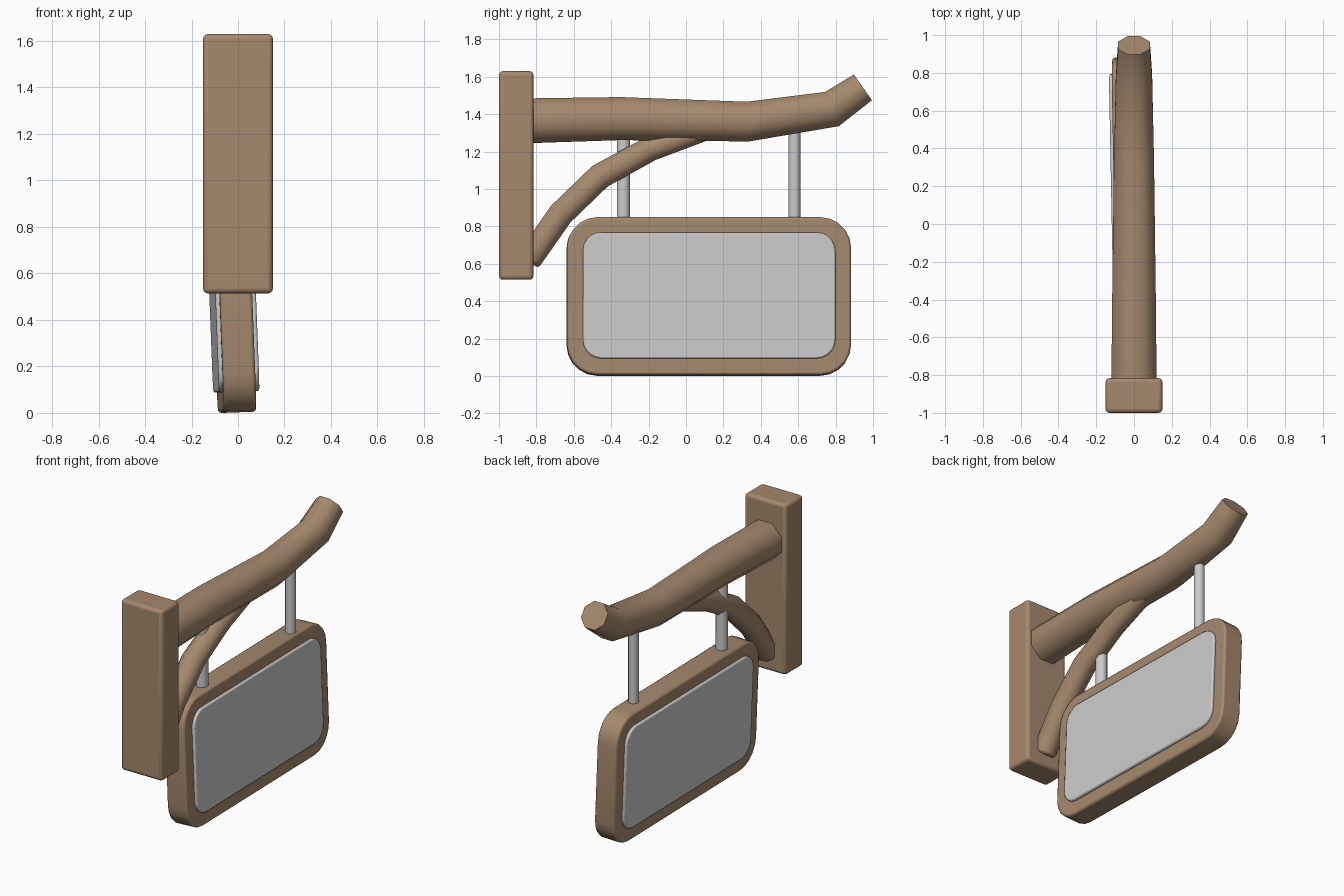
import bpy, bmesh
from math import pi, cos, sin, tan, radians
from mathutils import Vector, Matrix

cube = bpy.data.objects.get("Cube")
if cube:
    bpy.data.objects.remove(cube, do_unlink=True)


def make_material(name, rgb):
    mat = bpy.data.materials.new(name)
    mat.use_nodes = True
    mat.diffuse_color = (*rgb, 1)
    mat.node_tree.nodes["Principled BSDF"].inputs["Base Color"].default_value = (*rgb, 1)
    return mat


wood = make_material("brown wood", (0.38, 0.25, 0.155))
metal = make_material("pale grey", (0.60, 0.60, 0.60))


def finish(bm, name, mat, bevel=0, segments=2, angle=40):
    bmesh.ops.recalc_face_normals(bm, faces=bm.faces)
    mesh = bpy.data.meshes.new(name)
    bm.to_mesh(mesh)
    bm.free()
    mesh.materials.append(mat)
    obj = bpy.data.objects.new(name, mesh)
    bpy.context.collection.objects.link(obj)
    if bevel:
        mod = obj.modifiers.new("soft edges", "BEVEL")
        mod.width = bevel
        mod.segments = segments
        mod.limit_method = "ANGLE"
        mod.angle_limit = radians(50)
    bpy.ops.object.select_all(action="DESELECT")
    obj.select_set(True)
    bpy.context.view_layer.objects.active = obj
    bpy.ops.object.shade_smooth_by_angle(angle=radians(angle))
    return obj


def tube(name, mat, path, sides=8, bevel=0):
    """Mitred tube in the y-z plane; path holds (y, z, radius to flat)."""
    bm = bmesh.new()
    pts = [Vector((0, y, z)) for y, z, r in path]
    rings = []
    for i, (p, row) in enumerate(zip(pts, path)):
        before = (p - pts[i - 1]).normalized() if i else None
        after = (pts[i + 1] - p).normalized() if i < len(pts) - 1 else None
        along = ((before or after) + (after or before)).normalized()
        up = Vector((0, -along.z, along.y))
        mitre = 1 / along.dot(after or before)
        radius = row[2] / cos(pi / sides)
        ring = []
        for k in range(sides):
            a = 2 * pi * (k + 0.5) / sides
            ring.append(bm.verts.new(
                p + Vector((cos(a) * radius, 0, 0)) + up * sin(a) * radius * mitre))
        rings.append(ring)
    for lower, upper in zip(rings, rings[1:]):
        for k in range(sides):
            n = (k + 1) % sides
            bm.faces.new((lower[k], lower[n], upper[n], upper[k]))
    bm.faces.new(rings[0])
    bm.faces.new(rings[-1])
    return finish(bm, name, mat, bevel, angle=50)


def rounded_slab(name, mat, width, height, depth, radius, bevel):
    """Rounded rectangle in y-z, extruded along x and centred on its origin."""
    bm = bmesh.new()
    steps = 5
    verts = []
    for corner, (sy, sz) in enumerate([(1, 1), (-1, 1), (-1, -1), (1, -1)]):
        for s in range(steps + 1):
            a = pi / 2 * (corner + s / steps)
            verts.append(bm.verts.new((-depth / 2,
                                       sy * (width / 2 - radius) + radius * cos(a),
                                       sz * (height / 2 - radius) + radius * sin(a))))
    face = bm.faces.new(verts)
    out = bmesh.ops.extrude_face_region(bm, geom=[face])
    moved = [g for g in out["geom"] if isinstance(g, bmesh.types.BMVert)]
    bmesh.ops.translate(bm, verts=moved, vec=(depth, 0, 0))
    return finish(bm, name, mat, bevel)


# Wall post
bm = bmesh.new()
bmesh.ops.create_cube(bm, size=1, matrix=Matrix.Translation((0, -0.908, 1.072))
                      @ Matrix.Diagonal((0.30, 0.184, 1.115, 1)))
finish(bm, "wall_post", wood, 0.02, 3)

# Bent beam and its curved brace
tube("beam", wood, [(-0.86, 1.364, 0.12), (-0.35, 1.376, 0.115), (0.33, 1.36, 0.106),
                    (0.78, 1.427, 0.096), (0.946, 1.543, 0.084)])
tube("brace", wood, [(-0.845, 0.615, 0.068), (-0.67, 0.865, 0.068), (-0.46, 1.068, 0.068),
                     (-0.19, 1.215, 0.066), (0.12, 1.325, 0.06)], bevel=0.018)

# Hanging rods
for name, y, r in [("front_rod", -0.335, 0.035), ("back_rod", 0.58, 0.031)]:
    rod = tube(name, metal, [(y, 0.80, r), (y, 1.34, r)])
    rod.location.x = -0.025

# Hanging board, slightly swung and turned
frame = rounded_slab("board_frame", wood, 1.52, 0.845, 0.14, 0.165, 0.012)
panel = rounded_slab("board_panel", metal, 1.35, 0.675, 0.175, 0.10, 0.008)
for part, z in [(frame, 0.425), (panel, 0.428)]:
    part.location = (-0.02, 0.122, z)
    part.rotation_euler = (0, radians(-2.2), radians(1.1))
